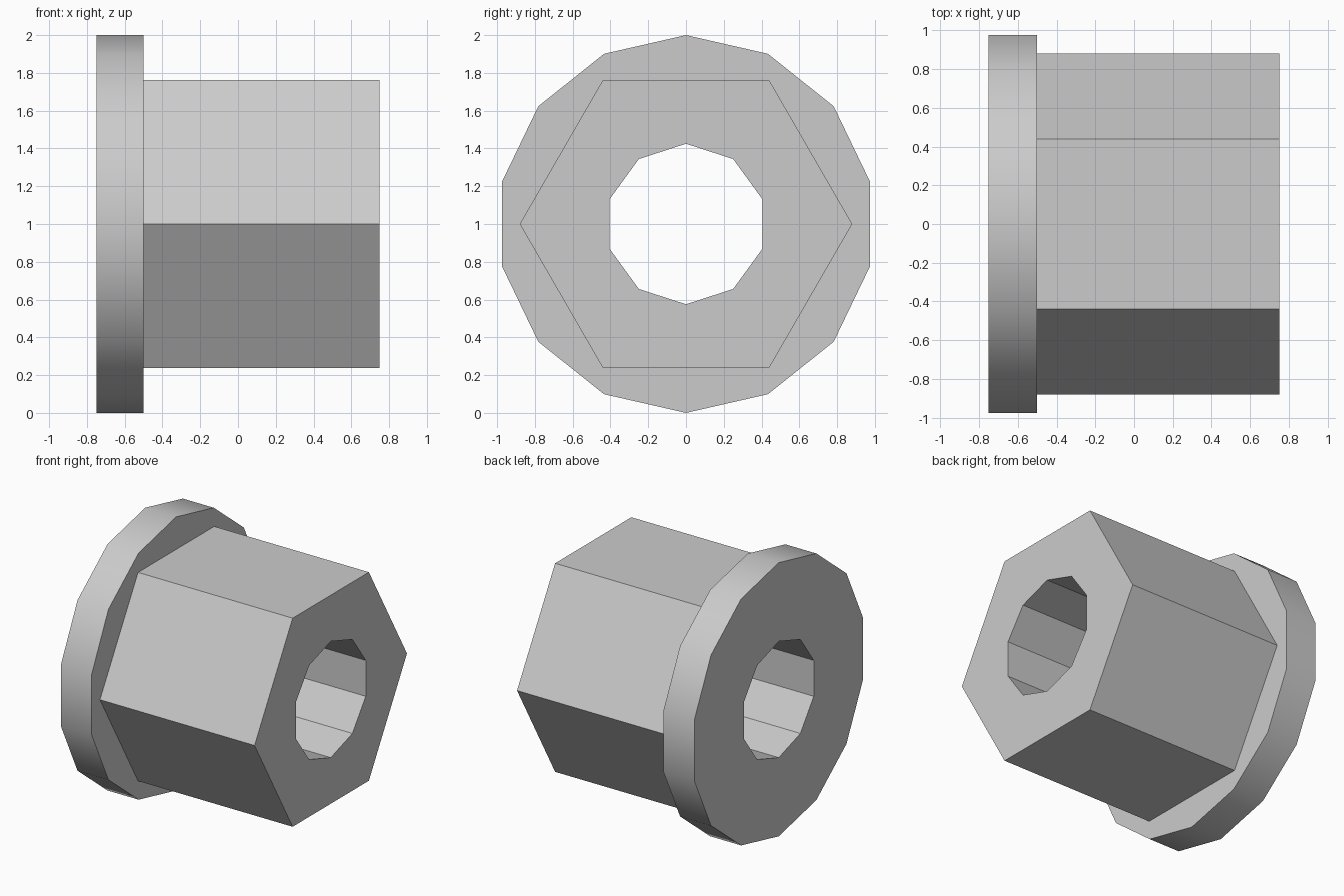
import bpy
import bmesh
from math import sin, cos, tau, radians
from mathutils import Vector

cube = bpy.data.objects.get("Cube")
if cube:
    bpy.data.objects.remove(cube, do_unlink=True)

# Material
grey = bpy.data.materials.new("plain_grey")
grey.use_nodes = True
colour = (0.6, 0.6, 0.6, 1)
grey.diffuse_color = colour
grey.node_tree.nodes["Principled BSDF"].inputs["Base Color"].default_value = colour

CENTRE_Z = 1.0
BACK, STEP, TIP = -0.75, -0.5, 0.75
bm = bmesh.new()


def ring(x, radius, sides, start=0.0):
    """Closed polygon of edges across the x axis; start is measured from +z."""
    verts = []
    for i in range(sides):
        a = start + tau * i / sides
        verts.append(bm.verts.new((x, radius * sin(a), CENTRE_Z + radius * cos(a))))
    return [bm.edges.new((v, verts[(i + 1) % sides])) for i, v in enumerate(verts)]


def wall(first, second):
    bmesh.ops.bridge_loops(bm, edges=first + second)


def washer_face(outer, inner):
    bmesh.ops.triangle_fill(bm, edges=outer + inner, use_beauty=True,
                            normal=Vector((1, 0, 0)))


# Round flange, hexagonal sleeve and the bore through both
flange_back, flange_front = [ring(x, 1.0, 14) for x in (BACK, STEP)]
hex_back, hex_front = [ring(x, 0.88, 6, radians(30)) for x in (STEP, TIP)]
bore_back, bore_front = [ring(x, 0.425, 10) for x in (BACK, TIP)]

for pair in ((flange_back, flange_front), (hex_back, hex_front), (bore_back, bore_front)):
    wall(*pair)
for pair in ((flange_back, bore_back), (flange_front, hex_back), (hex_front, bore_front)):
    washer_face(*pair)
bmesh.ops.recalc_face_normals(bm, faces=bm.faces)

mesh = bpy.data.meshes.new("flanged_hex_bushing")
bm.to_mesh(mesh)
bm.free()
mesh.materials.append(grey)
bushing = bpy.data.objects.new("flanged_hex_bushing", mesh)
bpy.context.collection.objects.link(bushing)

# Soft rim on the flange, crisp edges elsewhere
bpy.ops.object.select_all(action='DESELECT')
bushing.select_set(True)
bpy.context.view_layer.objects.active = bushing
bpy.ops.object.shade_smooth_by_angle(angle=radians(30))
